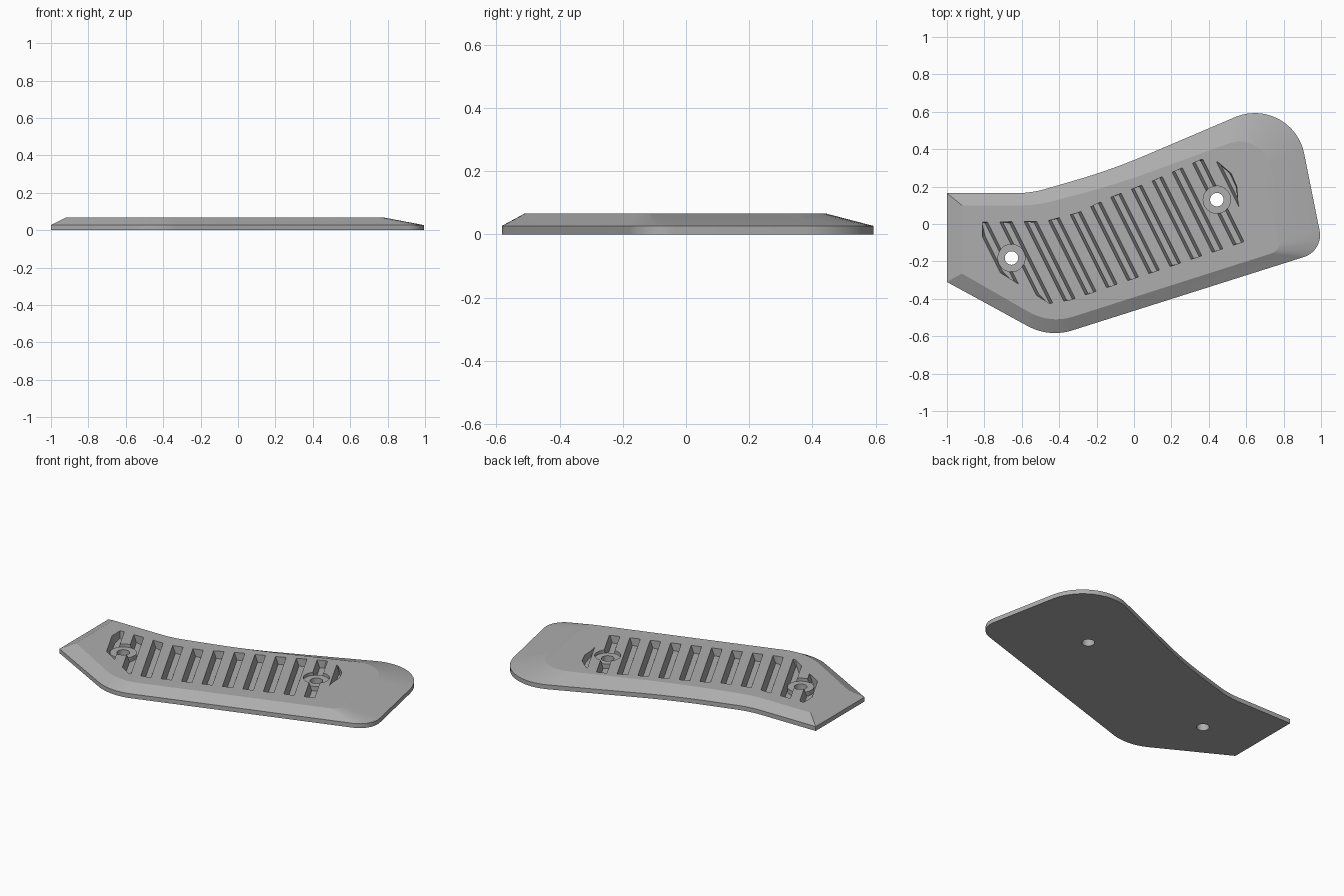
import bpy, bmesh
from mathutils import Vector

cube = bpy.data.objects.get("Cube")
if cube:
    bpy.data.objects.remove(cube)

RIM, TOP, FLOOR, SEAT = 0.027, 0.067, 0.02, 0.048
BOSSES = [Vector((-0.655, -0.182)), Vector((0.443, 0.13))]

grey = bpy.data.materials.new("grey plastic")
grey.use_nodes = True
grey.diffuse_color = (0.42, 0.42, 0.42, 1)
grey.node_tree.nodes["Principled BSDF"].inputs["Base Color"].default_value = grey.diffuse_color


def finish(bm, name):
    bmesh.ops.recalc_face_normals(bm, faces=bm.faces)
    mesh = bpy.data.meshes.new(name)
    bm.to_mesh(mesh)
    bm.free()
    mesh.materials.append(grey)
    obj = bpy.data.objects.new(name, mesh)
    bpy.context.collection.objects.link(obj)
    return obj


def loft(bm, loops):
    """Skin matching closed loops and cap both ends."""
    rings = [[bm.verts.new(p) for p in loop] for loop in loops]
    n = len(rings[0])
    for a, b in zip(rings, rings[1:]):
        for i in range(n):
            j = (i + 1) % n
            bm.faces.new((a[i], a[j], b[j], b[i]))
    bm.faces.new(rings[0][::-1])
    bm.faces.new(rings[-1])


def rounded(corners, steps):
    """Closed 2D outline with a circular fillet of given tangent length per corner."""
    pts = []
    for i, (x, y, t) in enumerate(corners):
        c = Vector((x, y))
        prev, nxt = corners[i - 1], corners[(i + 1) % len(corners)]
        if not t:
            pts.append(c)
            continue
        a = c + (Vector(prev[:2]) - c).normalized() * t
        b = c + (Vector(nxt[:2]) - c).normalized() * t
        w = (a - b).length / (2 * t)
        for k in range(steps + 1):
            u = k / steps
            p, q, r = (1 - u) ** 2, 2 * u * (1 - u) * w, u * u
            pts.append((a * p + c * q + b * r) / (p + q + r))
    return pts


def at_height(pts, z):
    return [(p.x, p.y, z) for p in pts]


def cylinder(name, centre, radius, low, high):
    bm = bmesh.new()
    bmesh.ops.create_cone(bm, cap_ends=True, segments=40, radius1=radius,
                          radius2=radius, depth=high - low)
    bmesh.ops.translate(bm, verts=bm.verts, vec=(centre.x, centre.y, (low + high) / 2))
    return finish(bm, name)


def combine(target, tool, operation):
    mod = target.modifiers.new("combine", "BOOLEAN")
    mod.operation, mod.solver, mod.object = operation, "EXACT", tool
    bpy.context.view_layer.objects.active = target
    bpy.ops.object.modifier_apply(modifier=mod.name)
    bpy.data.objects.remove(tool)


# Plate: straight rim, then a chamfer up to the flat top
outer = [(-1, 0.165, 0), (-0.55, 0.165, 0.08), (-0.12, 0.29, 0.2), (0.845, 0.701, 0.33),
         (1.014, -0.143, 0.11), (-0.454, -0.608, 0.13), (-1, -0.31, 0)]
inner = [(-0.92, 0.1, 0), (-0.52, 0.1, 0.08), (-0.1, 0.21, 0.2), (0.71, 0.505, 0.22),
         (0.79, -0.14, 0.06), (-0.45, -0.535, 0.13), (-0.92, -0.265, 0)]
rim, crown = rounded(outer, 12), rounded(inner, 12)
bm = bmesh.new()
loft(bm, [at_height(rim, 0), at_height(rim, RIM), at_height(crown, TOP)])
plate = finish(bm, "grip_plate")

# Slots: slanted strips clipped to a grille area, with tapered walls
grille = [(-0.81, 0.01), (-0.47, 0.015), (-0.3, 0.06), (-0.13, 0.14), (0.1, 0.23),
          (0.36, 0.345), (0.45, 0.33), (0.52, 0.27), (0.55, 0.2), (0.555, 0.12),
          (0.59, -0.02), (0.585, -0.095), (-0.34, -0.405), (-0.45, -0.425),
          (-0.53, -0.375), (-0.81, -0.2)]
across = Vector((2, 1, 0)).normalized()
pitch, half_top, half_floor = 0.118, 0.03, 0.015
middle = BOSSES[1].to_3d().dot(across)
for k in range(-1, 11):
    offset = middle - k * pitch
    bm = bmesh.new()
    bm.faces.new([bm.verts.new((x, y, 0)) for x, y in grille])
    for side in (-1, 1):
        bmesh.ops.bisect_plane(bm, geom=bm.verts[:] + bm.edges[:] + bm.faces[:],
                               plane_co=across * (offset + side * half_top),
                               plane_no=across * side, clear_outer=True)
    if not bm.faces:
        bm.free()
        continue
    strip = [v.co.copy() for v in bm.faces[:][0].verts]
    bm.free()
    low = [p - across * (p.dot(across) - offset) * (1 - half_floor / half_top) for p in strip]
    bm = bmesh.new()
    loft(bm, [at_height(low, FLOOR), at_height(strip, TOP), at_height(strip, TOP + 0.05)])
    combine(plate, finish(bm, "slot_cutter"), "DIFFERENCE")

# Screw seats: recessed rings with through holes
for centre in BOSSES:
    combine(plate, cylinder("seat_cutter", centre, 0.073, 0.014, 0.12), "DIFFERENCE")
    combine(plate, cylinder("screw_seat", centre, 0.075, 0.008, SEAT), "UNION")
    combine(plate, cylinder("hole_cutter", centre, 0.036, -0.05, 0.12), "DIFFERENCE")

bpy.ops.object.select_all(action="DESELECT")
plate.select_set(True)
bpy.context.view_layer.objects.active = plate
bpy.ops.object.shade_smooth_by_angle(angle=0.2)
